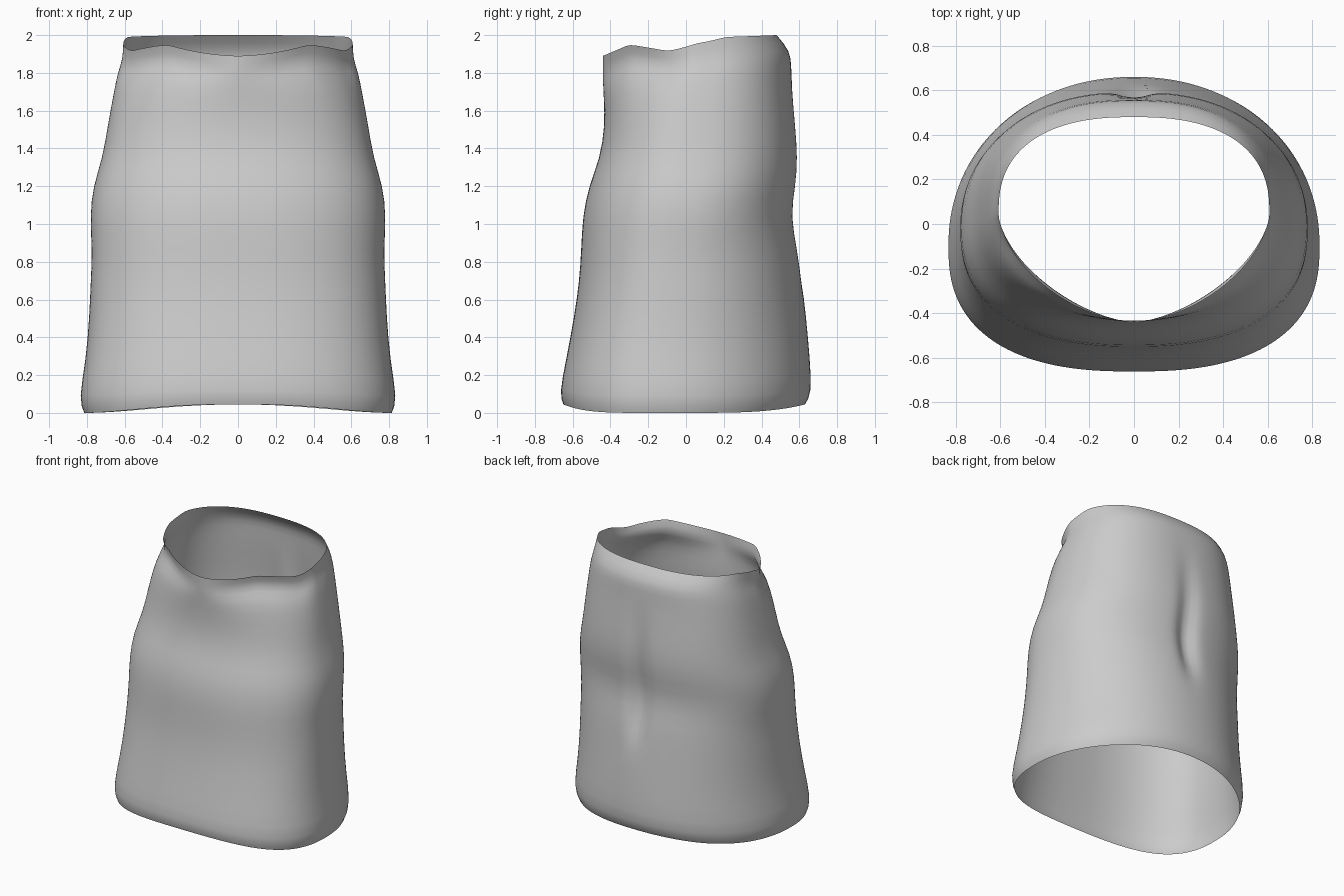
import bpy, bmesh, math

SEGMENTS = 80

cube = bpy.data.objects.get("Cube")
if cube:
    bpy.data.objects.remove(cube)

cloth = bpy.data.materials.new("light grey cloth")
cloth.use_nodes = True
GREY = (0.6, 0.6, 0.6, 1)
cloth.diffuse_color = GREY
cloth.node_tree.nodes["Principled BSDF"].inputs["Base Color"].default_value = GREY

# Rings: height, half width, front y, back y, widest y, front and back roundness
RINGS = [
    (0.0, 0.815, -0.65, 0.63, -0.10, 2.5, 2.1),
    (0.07, 0.845, -0.672, 0.667, -0.10, 2.5, 2.1),
    (0.28, 0.805, -0.635, 0.657, -0.09, 2.5, 2.1),
    (0.52, 0.787, -0.59, 0.635, -0.07, 2.45, 2.1),
    (0.70, 0.78, -0.565, 0.615, -0.06, 2.4, 2.15),
    (0.86, 0.772, -0.555, 0.60, -0.05, 2.4, 2.15),
    (1.04, 0.785, -0.548, 0.56, -0.02, 2.35, 2.2),
    (1.20, 0.768, -0.515, 0.587, 0.0, 2.35, 2.25),
    (1.35, 0.717, -0.455, 0.597, 0.02, 2.35, 2.35),
    (1.52, 0.69, -0.43, 0.582, 0.03, 2.25, 2.4),
    (1.70, 0.657, -0.435, 0.562, 0.04, 2.1, 2.45),
    (1.80, 0.637, -0.44, 0.557, 0.05, 1.85, 2.45),
    (1.87, 0.61, -0.44, 0.553, 0.05, 1.5, 2.45),
    (1.955, 0.608, -0.44, 0.48, 0.05, 1.7, 2.45),
]
# Waist edge height from front to back
WAIST = [(-1, 1.89), (-0.75, 1.95), (-0.35, 1.915), (0, 1.955), (0.3, 1.99), (1, 2.0)]
# Depth of the back cleft by height
CLEFT = [(0.7, 0), (0.86, 0.08), (1.2, 0.06), (1.7, 0)]


def interpolate(points, v):
    for (a, p), (b, q) in zip(points, points[1:]):
        if v <= b:
            return p + (q - p) * max(0, v - a) / (b - a)
    return points[-1][1]


def power(v, n):
    return math.copysign(abs(v) ** (2 / n), v)


def skirt_point(ring, i):
    z, width, front, back, mid, front_round, back_round = ring
    angle = math.tau * i / SEGMENTS
    c, s = math.cos(angle), math.sin(angle)
    n = back_round if s > 0 else front_round
    x = width * power(c, n)
    y = mid + (back - mid if s > 0 else mid - front) * power(s, n)
    # Narrow cleft down the back
    if s > 0:
        y -= interpolate(CLEFT, z) * math.exp(-(x / 0.05) ** 2)
    # Wavy waist and raised hem
    z += (interpolate(WAIST, s) - 1.955) * max(0, min(1, (z - 1.5) / 0.36))
    if z < 0.2:
        z += 0.045 * s ** 4 * (1 - z / 0.2)
    return x, y, z


# Open skirt shell
bm = bmesh.new()
loops = [[bm.verts.new(skirt_point(r, i)) for i in range(SEGMENTS)] for r in RINGS]
for low, high in zip(loops, loops[1:]):
    for i in range(SEGMENTS):
        j = (i + 1) % SEGMENTS
        bm.faces.new((low[i], low[j], high[j], high[i]))
mesh = bpy.data.meshes.new("skirt")
bm.to_mesh(mesh)
bm.free()
mesh.materials.append(cloth)
mesh.shade_smooth()
skirt = bpy.data.objects.new("skirt", mesh)
bpy.context.collection.objects.link(skirt)
smooth = skirt.modifiers.new("soft cloth", "SUBSURF")
smooth.levels = smooth.render_levels = 1
